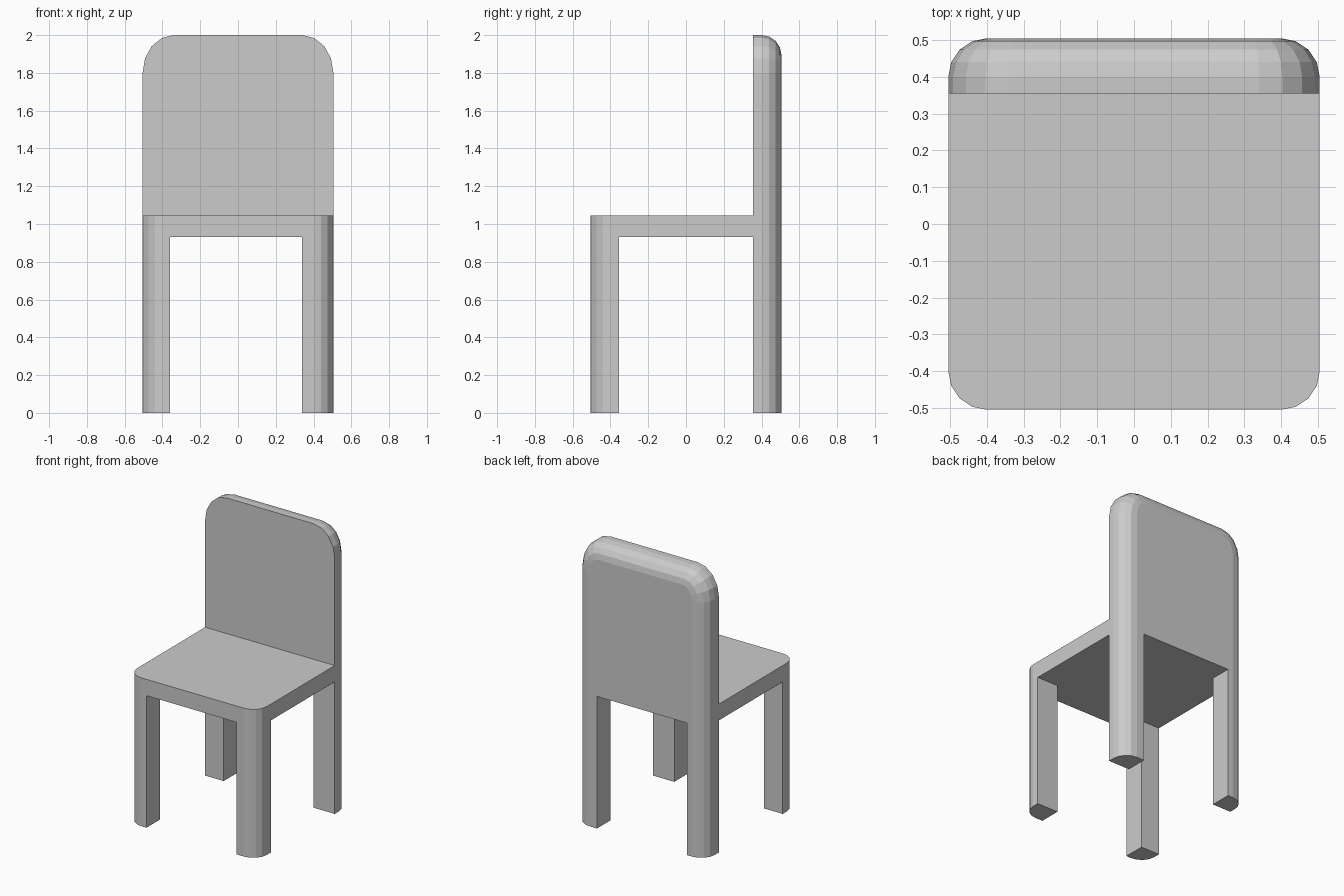
import bpy, bmesh, math

if "Cube" in bpy.data.objects:
    bpy.data.objects.remove(bpy.data.objects["Cube"])

HALF = 0.505            # half width and half depth
HEIGHT = 2.0
RX, RZ = 0.165, 0.20    # rounding of the top corners
SEGS = 4


def finish(name, bm):
    mesh = bpy.data.meshes.new(name)
    bm.to_mesh(mesh)
    bm.free()
    ob = bpy.data.objects.new(name, mesh)
    bpy.context.collection.objects.link(ob)
    return ob


def cutter(name, lo, hi):
    bm = bmesh.new()
    bmesh.ops.create_cube(bm, size=1)
    for v in bm.verts:
        v.co = [a + (b - a) * (c + 0.5) for a, b, c in zip(lo, hi, v.co)]
    ob = finish(name, bm)
    ob.hide_render = True
    ob.hide_viewport = False
    ob.display_type = 'WIRE'
    return ob


# Front outline: straight sides, rounded top corners
arc = [math.pi / 2 * i / SEGS for i in range(SEGS + 1)]
right = [(HALF - RX + RX * math.cos(a), HEIGHT - RZ + RZ * math.sin(a)) for a in arc]
outline = [(HALF, 0)] + right + [(-x, z) for x, z in reversed(right)] + [(-HALF, 0)]

# Body block: extrude the outline front to back
bm = bmesh.new()
face = bm.faces.new([bm.verts.new((x, -HALF, z)) for x, z in outline])
ext = bmesh.ops.extrude_face_region(bm, geom=[face])
moved = [v for v in ext['geom'] if isinstance(v, bmesh.types.BMVert)]
bmesh.ops.translate(bm, verts=moved, vec=(0, 2 * HALF, 0))
bmesh.ops.recalc_face_normals(bm, faces=bm.faces)

# Round the front and back rims, leaving the foot edges sharp
rim = [e for e in bm.edges
       if abs(e.verts[0].co.y - e.verts[1].co.y) < 1e-5
       and max(v.co.z for v in e.verts) > 0.01]
bmesh.ops.bevel(bm, geom=rim, offset=0.105, offset_type='OFFSET',
                segments=SEGS, profile=0.5, affect='EDGES')
chair = finish("chair_body", bm)

# Carve the space above the seat and the two leg openings
cuts = [
    cutter("seat_space_cutter", (-1, -1, 1.045), (1, 0.355, 3)),
    cutter("front_opening_cutter", (-0.36, -1, -1), (0.34, 1, 0.93)),
    cutter("side_opening_cutter", (-1, -0.355, -1), (1, 0.355, 0.93)),
]
for c in cuts:
    mod = chair.modifiers.new(c.name, 'BOOLEAN')
    mod.operation = 'DIFFERENCE'
    mod.solver = 'EXACT'
    mod.object = c

# Apply the cuts and drop the helpers
bpy.context.view_layer.objects.active = chair
chair.select_set(True)
for mod in list(chair.modifiers):
    bpy.ops.object.modifier_apply(modifier=mod.name)
for c in cuts:
    bpy.data.objects.remove(c, do_unlink=True)
chair.name = "chair"
